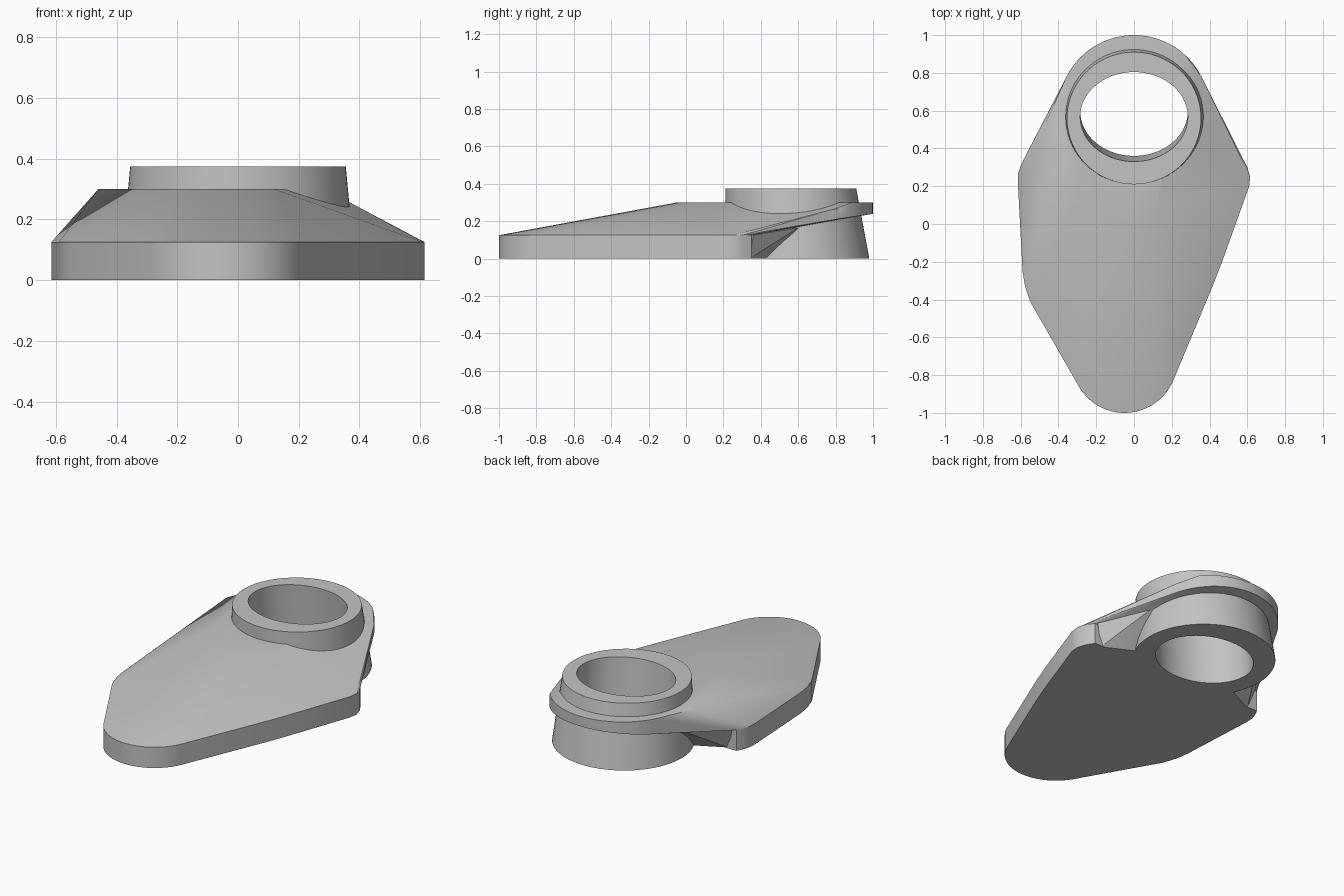
import bpy, bmesh, math

if "Cube" in bpy.data.objects:
    bpy.data.objects.remove(bpy.data.objects["Cube"])

grey = bpy.data.materials.new("plain_grey")
grey.diffuse_color = (0.55, 0.55, 0.55, 1)
grey.use_nodes = True
grey.node_tree.nodes["Principled BSDF"].inputs["Base Color"].default_value = grey.diffuse_color


def finish(name, bm):
    bmesh.ops.recalc_face_normals(bm, faces=bm.faces[:])
    me = bpy.data.meshes.new(name)
    bm.to_mesh(me)
    bm.free()
    ob = bpy.data.objects.new(name, me)
    bpy.context.collection.objects.link(ob)
    me.materials.append(grey)
    return ob


def hull(name, points):
    """Solid skin stretched around a set of points."""
    bm = bmesh.new()
    for p in points:
        bm.verts.new(p)
    res = bmesh.ops.convex_hull(bm, input=bm.verts[:])
    loose = {v for v in res["geom_interior"] if isinstance(v, bmesh.types.BMVert)}
    bmesh.ops.delete(bm, geom=list(loose), context="VERTS")
    bmesh.ops.dissolve_limit(bm, angle_limit=0.002, verts=bm.verts[:], edges=bm.edges[:])
    return finish(name, bm)


def arc(cx, cy, r, a0, a1, n):
    return [(cx + r * math.cos(math.radians(a0 + (a1 - a0) * i / n)),
             cy + r * math.sin(math.radians(a0 + (a1 - a0) * i / n))) for i in range(n + 1)]


def tapered(name, lower, upper, n=72):
    """Solid between two ellipses, each given as (y, z, radius x, radius y)."""
    bm = bmesh.new()
    rings = []
    for cy, z, rx, ry in (lower, upper):
        rings.append([bm.verts.new((rx * math.cos(2 * math.pi * i / n),
                                    cy + ry * math.sin(2 * math.pi * i / n), z)) for i in range(n)])
    for i in range(n):
        j = (i + 1) % n
        bm.faces.new((rings[0][i], rings[0][j], rings[1][j], rings[1][i]))
    bm.faces.new(rings[0])
    bm.faces.new(rings[1])
    return finish(name, bm)


def at(points, z):
    return [(x, y, z) for x, y in points]


# Base plate outline: rounded nose, flaring sides, rounded rear corners
outline = arc(-0.05, -0.72, 0.28, 207, 335, 24) + [
    (0.42, -0.32), (0.47, -0.19), (0.61, 0.20), (0.615, 0.25), (0.60, 0.30), (0.57, 0.35),
    (-0.58, 0.35), (-0.60, 0.31), (-0.613, 0.27), (-0.615, 0.22),
    (-0.59, -0.25), (-0.577, -0.33), (-0.55, -0.41)]
base = hull("base_plate", at(outline, 0) + at(outline, 0.125))

# Sloping top that rises from the base into a flange around the boss
plateau = arc(0, 0.60, 0.40, 47, 153, 24) + [
    (-0.46, 0.55), (-0.30, 0.14), (-0.20, 0.01), (-0.12, -0.04), (-0.05, -0.05),
    (0.03, -0.03), (0.09, 0.03), (0.12, 0.08)]
flange_low = [(x, y, 0.24 - 0.15 * (1 - y)) for x, y in arc(0, 0.60, 0.40, 27, 153, 32)]
flange_high = [(x, y, z + 0.055) for x, y, z in flange_low if x > 0.27]
body = hull("sloped_body", at(outline, 0.125) + at(plateau, 0.30) + flange_low + flange_high)

# Web under the flange that ties the base to the boss
web = hull("rear_web", [(s * x, y, z) for s in (-1, 1) for x, y, z in (
    (0.30, 0.45, 0), (0.52, 0.34, 0), (0.30, 0.10, 0), (0.30, 0.10, 0.15),
    (0.56, 0.36, 0.125), (0.39, 0.60, 0.165), (0.42, 0.55, 0.16))])

# Leaning round boss
boss = tapered("boss", (0.595, 0, 0.39, 0.385), (0.56, 0.375, 0.355, 0.35))

# Oval bore through every part
slope = 0.03 / 0.375
bore = tapered("bore_cutter", (0.5975 - 0.1 * -slope, -0.1, 0.285, 0.237),
               (0.5675 - 0.1 * slope, 0.475, 0.285, 0.237))
bore.hide_render = True
for ob in (base, body, web, boss):
    bpy.context.view_layer.objects.active = ob
    bpy.ops.object.select_all(action="DESELECT")
    ob.select_set(True)
    mod = ob.modifiers.new("bore", "BOOLEAN")
    mod.operation = "DIFFERENCE"
    mod.solver = "EXACT"
    mod.object = bore
    bpy.ops.object.modifier_apply(modifier=mod.name)
    bpy.ops.object.shade_smooth_by_angle(angle=math.radians(25))
bpy.data.objects.remove(bore, do_unlink=True)
